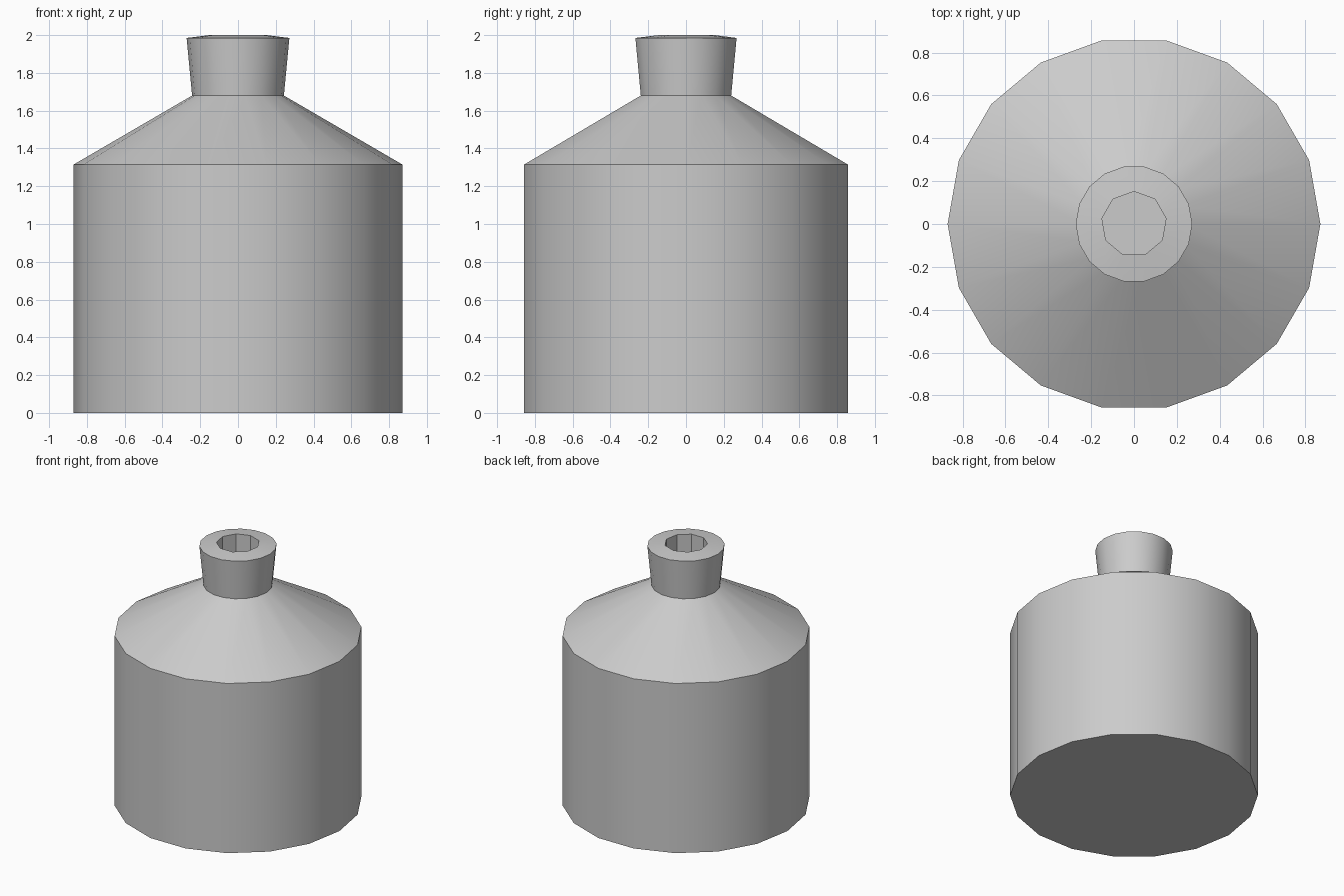
import bpy
import bmesh
from math import cos, sin, pi, radians

cube = bpy.data.objects.get("Cube")
if cube:
    bpy.data.objects.remove(cube, do_unlink=True)

grey = bpy.data.materials.new("plain grey")
grey.use_nodes = True
colour = (0.6, 0.6, 0.6, 1)
grey.diffuse_color = colour
grey.node_tree.nodes["Principled BSDF"].inputs["Base Color"].default_value = colour


def ring(bm, radius, z, sides, start=0.0):
    """Add a closed loop of edges and return its vertices and edges."""
    angles = [start + 2 * pi * i / sides for i in range(sides)]
    verts = [bm.verts.new((radius * cos(a), radius * sin(a), z)) for a in angles]
    edges = [bm.edges.new((verts[i - 1], verts[i])) for i in range(sides)]
    return verts, edges


bm = bmesh.new()

# Outer wall: straight body, sloping shoulder, flared neck
outer = [ring(bm, r, z, 18) for r, z in
         [(0.87, 0), (0.87, 1.315), (0.243, 1.68), (0.272, 1.985)]]
# Nine-sided mouth hole
hole = [ring(bm, r, z, 9, pi / 2) for r, z in [(0.152, 2), (0.152, 1.6)]]

rings = outer + hole
for lower, upper in zip(rings, rings[1:]):
    bmesh.ops.bridge_loops(bm, edges=lower[1] + upper[1])

# Base and floor of the hole
bm.faces.new(rings[0][0])
bm.faces.new(rings[-1][0])
bmesh.ops.recalc_face_normals(bm, faces=bm.faces[:])

mesh = bpy.data.meshes.new("bottle")
bm.to_mesh(mesh)
bm.free()
mesh.materials.append(grey)
bottle = bpy.data.objects.new("bottle", mesh)
bpy.context.collection.objects.link(bottle)

bpy.ops.object.select_all(action="DESELECT")
bottle.select_set(True)
bpy.context.view_layer.objects.active = bottle
bpy.ops.object.shade_smooth_by_angle(angle=radians(30))
